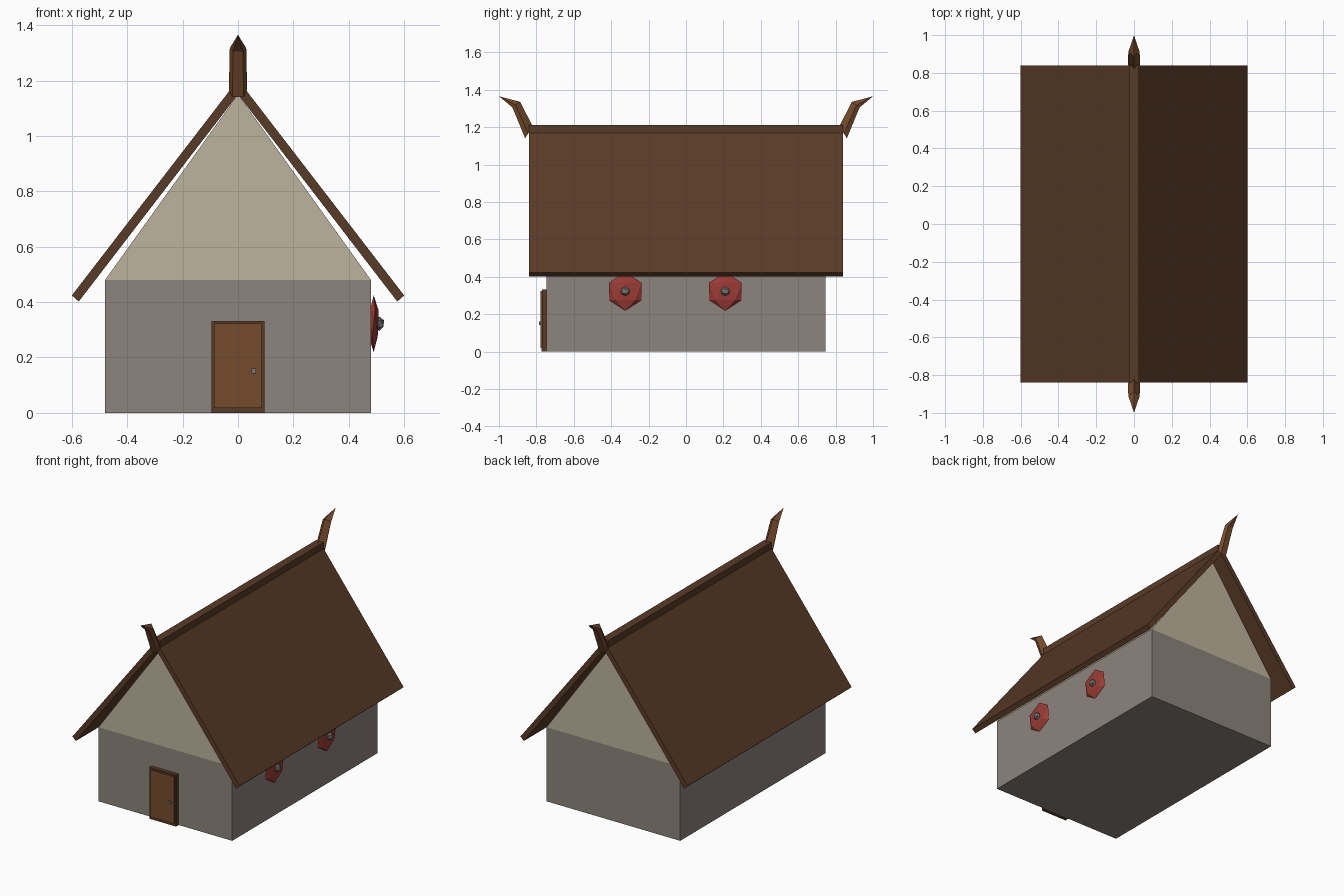
import bpy, bmesh
from mathutils import Matrix

if "Cube" in bpy.data.objects:
    bpy.data.objects.remove(bpy.data.objects["Cube"])


def material(name, r, g, b):
    lin = [((c / 255 + 0.055) / 1.055) ** 2.4 for c in (r, g, b)]
    m = bpy.data.materials.new(name)
    m.use_nodes = True
    m.diffuse_color = (*lin, 1)
    m.node_tree.nodes["Principled BSDF"].inputs["Base Color"].default_value = (*lin, 1)
    return m


stone = material("wall grey", 141, 132, 125)
plaster = material("gable cream", 189, 179, 157)
dark_wood = material("dark wood", 89, 59, 39)
light_wood = material("light wood", 118, 75, 45)
red = material("shield red", 155, 59, 53)
metal = material("metal grey", 118, 118, 118)


def finish(name, bm, mat):
    bmesh.ops.recalc_face_normals(bm, faces=bm.faces)
    mesh = bpy.data.meshes.new(name)
    bm.to_mesh(mesh)
    bm.free()
    mesh.materials.append(mat)
    ob = bpy.data.objects.new(name, mesh)
    bpy.context.collection.objects.link(ob)
    return ob


def box(name, lo, hi, mat):
    bm = bmesh.new()
    size = [b - a for a, b in zip(lo, hi)]
    mid = [(a + b) / 2 for a, b in zip(lo, hi)]
    bmesh.ops.create_cube(bm, size=1, matrix=Matrix.Translation(mid) @ Matrix.Diagonal((*size, 1)))
    return finish(name, bm, mat)


def loft(name, rings, mat):
    """Skin a list of point rings and cap both ends."""
    bm = bmesh.new()
    vs = [[bm.verts.new(p) for p in ring] for ring in rings]
    n = len(vs[0])
    for a, b in zip(vs, vs[1:]):
        for i in range(n):
            j = (i + 1) % n
            bm.faces.new((a[i], a[j], b[j], b[i]))
    bm.faces.new(vs[0])
    bm.faces.new(vs[-1])
    bmesh.ops.remove_doubles(bm, verts=bm.verts, dist=0.0001)
    return finish(name, bm, mat)


def prism(name, profile, depth, mat):
    return loft(name, [[(x, y, z) for x, z in profile] for y in (-depth, depth)], mat)


def ball(name, centre, scale, mat):
    bm = bmesh.new()
    bmesh.ops.create_icosphere(bm, subdivisions=1, radius=1,
                               matrix=Matrix.Translation(centre) @ Matrix.Diagonal((*scale, 1)))
    return finish(name, bm, mat)


# House body
box("walls", (-0.48, -0.745, 0), (0.48, 0.745, 0.48), stone)
prism("gable", [(-0.48, 0.48), (0.48, 0.48), (0, 1.15)], 0.745, plaster)

# Roof slopes and ridge beam
for side, s in (("left", 1), ("right", -1)):
    prism(side + "_roof", [(0, 1.15), (s * 0.575, 0.402), (s * 0.6, 0.424), (0, 1.203)], 0.84, dark_wood)
box("ridge_beam", (-0.027, -0.84, 1.15), (0.027, 0.84, 1.21), dark_wood)

# Curved horns on the ridge ends: flat outer side, ridged inner side
stations = [((0.86, 1.14), (0.82, 1.205), 1), ((0.928, 1.305), (0.887, 1.335), 0.9),
            ((1.0, 1.365), (1.0, 1.365), 0)]
section = [(-0.02, 0), (0.02, 0), (0.033, 0.4), (0, 1), (-0.033, 0.4)]
for side, s in (("front", -1), ("back", 1)):
    rings = [[(x * w, s * (o[0] + t * (i[0] - o[0])), o[1] + t * (i[1] - o[1])) for x, t in section]
             for o, i, w in stations]
    bm_horn = loft(side + "_horn", rings, light_wood)

# Door with frame and handle
for side, s in (("left", 1), ("right", -1)):
    x0, x1 = sorted((s * 0.086, s * 0.096))
    box(side + "_door_jamb", (x0, -0.77, 0), (x1, -0.745, 0.332), dark_wood)
box("door_lintel", (-0.086, -0.77, 0.323), (0.086, -0.745, 0.332), dark_wood)
box("door_sill", (-0.096, -0.772, 0), (0.096, -0.745, 0.018), dark_wood)
box("door", (-0.086, -0.779, 0.018), (0.086, -0.745, 0.323), light_wood)
box("door_handle", (0.049, -0.786, 0.143), (0.065, -0.779, 0.161), metal)

# Shields on the left wall
for name, y in (("front", -0.325), ("back", 0.21)):
    ball(name + "_shield", (0.49, y, 0.322), (0.02, 0.103, 0.103), red)
    ball(name + "_shield_boss", (0.51, y, 0.322), (0.02, 0.026, 0.026), metal)
